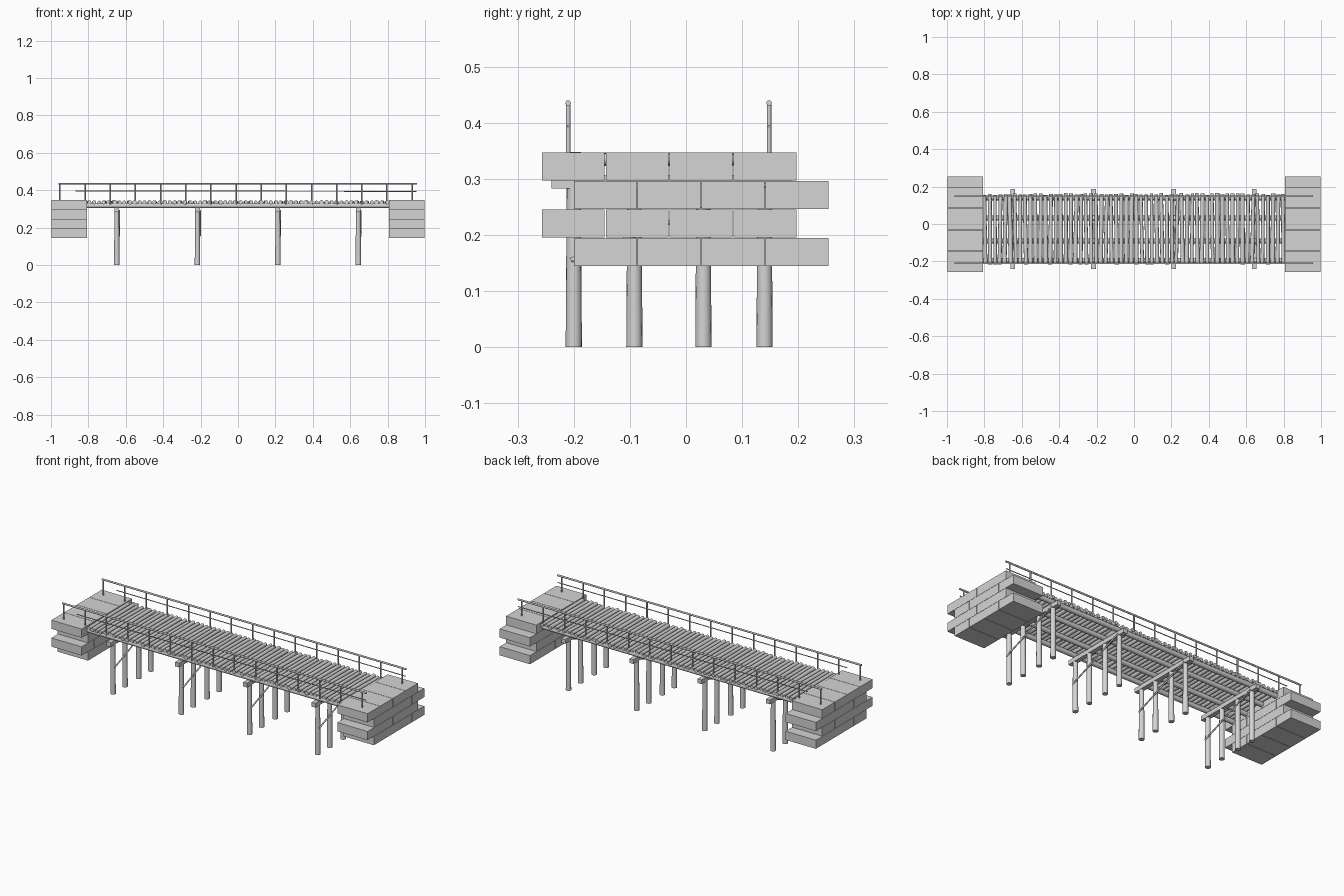
import bpy, bmesh, math, random
from mathutils import Vector, Matrix

if "Cube" in bpy.data.objects:
    bpy.data.objects.remove(bpy.data.objects["Cube"])

random.seed(7)
grey = bpy.data.materials.new("weathered grey")
grey.diffuse_color = (0.66, 0.66, 0.66, 1)
grey.use_nodes = True
grey.node_tree.nodes["Principled BSDF"].inputs["Base Color"].default_value = grey.diffuse_color


def finish(name, bm, smooth=False):
    me = bpy.data.meshes.new(name)
    bm.to_mesh(me)
    bm.free()
    me.materials.append(grey)
    ob = bpy.data.objects.new(name, me)
    bpy.context.collection.objects.link(ob)
    if smooth:
        bpy.ops.object.select_all(action='DESELECT')
        ob.select_set(True)
        bpy.context.view_layer.objects.active = ob
        bpy.ops.object.shade_smooth_by_angle(angle=math.radians(50))
    return ob


def box(bm, lo, hi):
    lo, hi = Vector(lo), Vector(hi)
    m = Matrix.Translation((lo + hi) / 2) @ Matrix.Diagonal((*(hi - lo), 1))
    bmesh.ops.create_cube(bm, size=1, matrix=m)


def log(bm, a, b, r1, r2=None, sides=12):
    a, b = Vector(a), Vector(b)
    d = b - a
    m = Matrix.Translation((a + b) / 2) @ d.to_track_quat('Z', 'Y').to_matrix().to_4x4()
    bmesh.ops.create_cone(bm, cap_ends=True, segments=sides, radius1=r1,
                          radius2=r2 or r1, depth=d.length, matrix=m)


# Stone abutments: four staggered courses of four blocks
for name, x0, x1 in (("left_abutment", -0.997, -0.806), ("right_abutment", 0.806, 0.997)):
    bm = bmesh.new()
    for c in range(4):
        z = 0.145 + c * 0.0507
        y = -0.2 if c % 2 == 0 else -0.257
        for i in range(4):
            box(bm, (x0, y + i * 0.114, z), (x1, y + i * 0.114 + 0.112, z + 0.0495))
    finish(name, bm)

# Trestle bents: four tapered piles, a square cap and a diagonal brace each
bents = (-0.648, -0.217, 0.213, 0.643)
pile_y = (-0.2, -0.092, 0.031, 0.14)
for k, x in enumerate(bents, 1):
    bm = bmesh.new()
    for y in pile_y:
        log(bm, (x, y, 0), (x, y, 0.3), 0.0145, 0.0125, 16)
    finish(f"piles_{k}", bm, True)
    bm = bmesh.new()
    box(bm, (x - 0.0125, -0.24, 0.283), (x + 0.0125, 0.187, 0.307))
    finish(f"cap_beam_{k}", bm)
    bm = bmesh.new()
    log(bm, (x + 0.014, -0.205, 0.155), (x + 0.014, 0.145, 0.29), 0.004, sides=8)
    finish(f"cross_brace_{k}", bm, True)

# Lengthwise stringers under the deck
bm = bmesh.new()
for y in (-0.195, -0.092, 0.031, 0.14):
    log(bm, (-0.81, y, 0.318), (0.81, y, 0.318), 0.0135)
finish("stringers", bm, True)

# Deck of slightly uneven cross logs
bm = bmesh.new()
n = 60
for i in range(n):
    x = -0.797 + i * 1.594 / (n - 1)
    r = random.uniform(0.0095, 0.0125)
    j = random.uniform(-0.004, 0.004)
    log(bm, (x - j, -0.212 + random.uniform(-0.005, 0.005), 0.335),
        (x + j, 0.16 + random.uniform(-0.005, 0.005), 0.335), r, r * 0.92)
finish("deck_logs", bm, True)

# Railings: thin posts, top rail and thinner middle rail
for name, y in (("front_railing", -0.21), ("back_railing", 0.148)):
    bm = bmesh.new()
    for i in range(15):
        x = -0.952 + i * 0.1345
        log(bm, (x, y, 0.325), (x, y, 0.435), 0.004, sides=8)
    log(bm, (-0.96, y, 0.435), (0.957, y, 0.435), 0.005, sides=10)
    log(bm, (-0.87, y, 0.396), (0.955, y, 0.394), 0.0025, sides=8)
    finish(name, bm, True)
